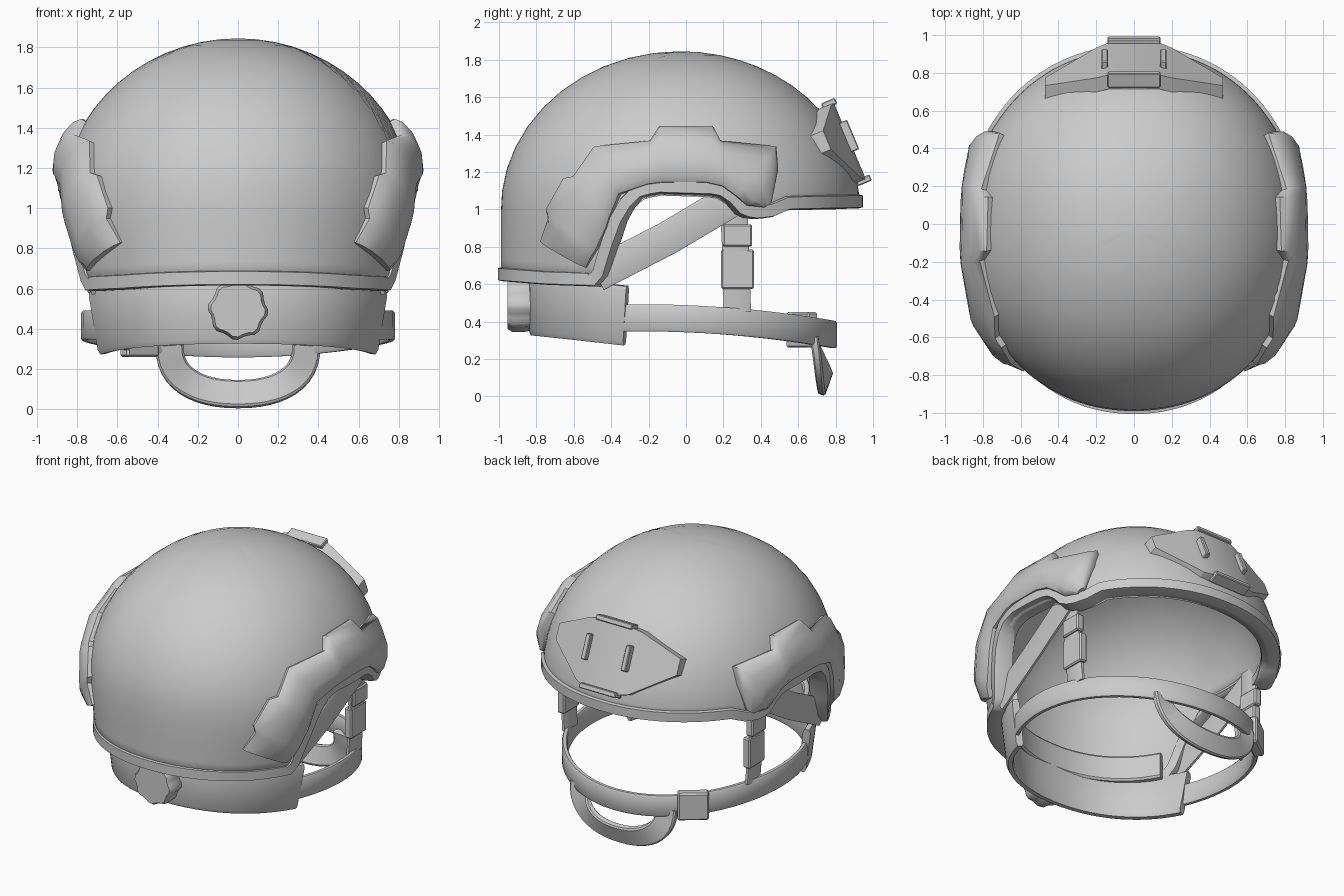
import bpy, bmesh, math
from mathutils import Vector

cube = bpy.data.objects.get("Cube")
if cube:
    bpy.data.objects.remove(cube)

grey = bpy.data.materials.new("helmet grey")
grey.use_nodes = True
COLOR = (0.6, 0.6, 0.6, 1)
grey.diffuse_color = COLOR
for node in grey.node_tree.nodes:
    if node.type == 'BSDF_PRINCIPLED':
        node.inputs["Base Color"].default_value = COLOR

# Dome measurements
A, B, H, YC, ZC, N = 0.885, 0.96, 0.845, -0.03, 1.0, 2.1
RIM = [(-1, .62), (-.75, .6), (-.47, .59), (-.43, .66), (-.37, .88), (-.31, 1.0), (-.24, 1.07),
       (-.15, 1.09), (.17, 1.08), (.23, 1.04), (.29, .97), (.36, .95), (.46, .96), (.55, 1.0), (1, 1.01)]


def interp(table, v):
    for (a, p), (b, q) in zip(table, table[1:]):
        if v <= b:
            return p + (q - p) * max(0, v - a) / (b - a)
    return table[-1][1]


def finish(name, bm, angle=35):
    bmesh.ops.remove_doubles(bm, verts=bm.verts, dist=1e-5)
    bmesh.ops.recalc_face_normals(bm, faces=bm.faces)
    mesh = bpy.data.meshes.new(name)
    bm.to_mesh(mesh)
    bm.free()
    ob = bpy.data.objects.new(name, mesh)
    bpy.context.collection.objects.link(ob)
    mesh.materials.append(grey)
    bpy.ops.object.select_all(action='DESELECT')
    ob.select_set(True)
    bpy.context.view_layer.objects.active = ob
    bpy.ops.object.shade_smooth_by_angle(angle=math.radians(angle))
    return ob


def skin(bm, rows, loop_rows=False, loop_cols=False, caps=False):
    """Quads between neighbouring rows of points."""
    vs = [[bm.verts.new(p) for p in r] for r in rows]
    n, m = len(vs), len(vs[0])
    for i in range(n if loop_rows else n - 1):
        for j in range(m if loop_cols else m - 1):
            a, b = vs[i], vs[(i + 1) % n]
            k = (j + 1) % m
            bm.faces.new((a[j], a[k], b[k], b[j]))
    if caps:
        bm.faces.new(vs[0])
        bm.faces.new(vs[-1])


def sweep(name, pts, outs, width, thick, closed=False, shift=0.0, angle=35):
    """Flat strap along a path; outs are the directions its face looks."""
    rows, n = [], len(pts)
    for i, p in enumerate(pts):
        nxt = pts[(i + 1) % n] if closed else pts[min(i + 1, n - 1)]
        prv = pts[i - 1] if closed else pts[max(i - 1, 0)]
        t = (nxt - prv).normalized()
        s = outs[i].cross(t).normalized()
        o = t.cross(s)
        w = width / 2
        rows.append([p + s * (shift + a * w) + o * (b * thick / 2)
                     for a, b in ((-1, -.6), (-1, .6), (-.85, 1), (.85, 1), (1, .6), (1, -.6), (.85, -1), (-.85, -1))])
    bm = bmesh.new()
    skin(bm, rows, closed, True, not closed)
    return finish(name, bm, angle)


def box(name, loc, size, axes=None):
    bm = bmesh.new()
    bmesh.ops.create_cube(bm, size=1)
    ax = [Vector(a).normalized() for a in (axes or ((1, 0, 0), (0, 1, 0), (0, 0, 1)))]
    for v in bm.verts:
        v.co = Vector(loc) + sum((ax[i] * (v.co[i] * size[i]) for i in range(3)), Vector())
    bmesh.ops.bevel(bm, geom=bm.edges[:], offset=min(size) * .15, segments=1, affect='EDGES')
    return finish(name, bm)


def spow(v, e):
    return math.copysign(abs(v) ** e, v)


def half_width(z):
    return A * (1 - .06 * min(1, max(0, (ZC - z) / .4)) ** 1.5)


def dome(theta, z):
    s = math.sqrt(max(0, 1 - ((z - ZC) / H) ** 2)) if z > ZC else 1
    return Vector((half_width(z) * s * spow(math.cos(theta), 2 / N),
                   YC + B * s * spow(math.sin(theta), 2 / N), z))


def dome_x(y, z):
    s = math.sqrt(max(0, 1 - ((z - ZC) / H) ** 2)) if z > ZC else 1
    return half_width(z) * max(0, s ** N - abs((y - YC) / B) ** N) ** (1 / N)


def dome_side(y, z, h):
    """Point on the left side of the dome, lifted by h along the surface."""
    e = .01
    gy = (dome_x(y + e, z) - dome_x(y - e, z)) / (2 * e)
    gz = (dome_x(y, z + e) - dome_x(y, z - e)) / (2 * e)
    return Vector((dome_x(y, z), y, z)) + Vector((1, -gy, -gz)).normalized() * h


# Shell
COLS, ROWS = 120, 14
thetas = [2 * math.pi * i / COLS for i in range(COLS)]
rim = [dome(t, interp(RIM, dome(t, ZC).y)) for t in thetas]
bm = bmesh.new()
rows = []
for t, r in zip(thetas, rim):
    p0 = math.asin((r.z - ZC) / H)
    rows.append([dome(t, ZC + H * math.sin(p0 + (math.pi / 2 - p0) * k / ROWS)) for k in range(ROWS + 1)])
skin(bm, rows, loop_rows=True)
shell = finish("helmet_shell", bm, 50)
solid = shell.modifiers.new("thickness", 'SOLIDIFY')
solid.thickness, solid.offset = .1, -1

# Rim trim
outs = [Vector((p.x / A ** 2, (p.y - YC) / B ** 2, 0)) for p in rim]
sweep("rim_trim", [p - o.normalized() * .044 for p, o in zip(rim, outs)], outs, .075, .12, True, .034, 50)

# Side rails: upper and lower edge stations as (y, z, y, z)
STATIONS = [(-.77, .83, -.53, .69), (-.72, .95, -.5, .74), (-.73, 1.0, -.47, .79), (-.64, 1.16, -.42, .9),
            (-.59, 1.17, -.4, .96), (-.48, 1.325, -.35, 1.08), (-.19, 1.355, -.2, 1.13), (-.14, 1.43, -.12, 1.14),
            (.14, 1.43, .1, 1.14), (.18, 1.355, .19, 1.12), (.47, 1.325, .26, 1.07), (.48, 1.21, .32, 1.02),
            (.45, 1.04, .41, 1.01)]
ACROSS = [(0, -.03), (0, .028), (.1, .055), (.3, .073), (.6, .077), (.88, .062), (1, .035), (1, -.03)]
for side, sx in (("left", 1), ("right", -1)):
    rows = []
    for i, (ya, za, yb, zb) in enumerate(STATIONS):
        low = .5 if i in (0, len(STATIONS) - 1) else 1
        row = [dome_side(ya + (yb - ya) * u, za + (zb - za) * u, h * low) for u, h in ACROSS]
        rows.append([Vector((p.x * sx, p.y, p.z)) for p in row])
    bm = bmesh.new()
    skin(bm, rows, False, True, True)
    finish(side + "_side_rail", bm, 45)

# Front mount plate
bm = bmesh.new()
rows = []
for x, top, low in ((-.47, 1.42, 1.32), (-.2, 1.55, 1.17), (-.13, 1.57, 1.16),
                    (.13, 1.57, 1.16), (.2, 1.55, 1.17), (.47, 1.42, 1.32)):
    back = .12 * max(0, (abs(x) - .13) / .34)
    f = [Vector((x, .79 + (1.57 - z) * .42 - back, z)) for z in (top, low)]
    d = Vector((0, -.075, -.03))
    rows.append([f[0], f[1], f[1] + d, f[0] + d])
skin(bm, rows, False, True, True)
finish("front_mount_plate", bm, 20)
SLOPE = ((1, 0, 0), (0, 1, .42), (0, -.42, 1))
for x in (-.155, .155):
    box("mount_rib", (x, .868, 1.39), (.035, .055, .17), SLOPE)
box("mount_top_lip", (0, .765, 1.565), (.28, .08, .035), SLOPE)
box("mount_bottom_lip", (0, .95, 1.155), (.28, .08, .035), SLOPE)


# Nape band with its liner, chin strap
def arc(a, b, n, d0, d1, steps, zf, tilt=0.0):
    pts, normals = [], []
    for i in range(steps + 1):
        t = math.radians(d0 + (d1 - d0) * i / steps)
        y = b * spow(math.sin(t), 2 / n)
        pts.append(Vector((a * spow(math.cos(t), 2 / n), y, zf(y))))
        normals.append(Vector((math.cos(t) / a, math.sin(t) / b, -tilt * abs(math.cos(t)))))
    return pts, normals


sweep("nape_band", *arc(.735, .815, 2.3, -160, -20, 28, lambda y: .435 - .11 * (y + .35), .2), .32, .05)
sweep("nape_liner", *arc(.71, .815, 2.2, -148, -32, 24, lambda y: .66), .18, .05)
sweep("chin_strap", *arc(.765, .79, 2, -28, 208, 40, lambda y: .415 - .04 * y - .085 * y * y), .145, .035)

# Adjustment dial with scalloped edge
bm = bmesh.new()
rows = []
for y, k in ((-.82, .95), (-.86, 1), (-.93, 1), (-.955, .9)):
    rows.append([Vector((math.sin(math.pi * i / 16) * r, y, .495 + math.cos(math.pi * i / 16) * r))
                 for i in range(32) for r in [k * (.15 if i % 4 < 2 else .138)]])
skin(bm, rows, False, True, True)
finish("adjustment_dial", bm)

# Chin cup loop hanging under the strap
pts, normals = [], []
for i in range(25):
    t = math.pi * i / 24
    pts.append(Vector((-.34 * spow(math.cos(t), .9), .685 + .06 * math.sin(t), .32 - .245 * spow(math.sin(t), .8))))
    normals.append(Vector((0, 1, -.35 * math.sin(t))))
sweep("chin_cup", pts, normals, .14, .045)

# Side straps and their sliders
for side, sx in (("left", 1), ("right", -1)):
    out = Vector((sx, 0, 0))
    sweep(side + "_front_strap", [Vector((sx * .75, .25, 1.1)), Vector((sx * .735, .265, .8)),
                                  Vector((sx * .71, .275, .45))], [out] * 3, .145, .03)
    sweep(side + "_rear_strap", [Vector((sx * .77, .28, 1.07)), Vector((sx * .75, -.1, .845)),
                                 Vector((sx * .72, -.48, .65))], [out] * 3, .18, .025)
    for z, w, h in ((.68, .175, .21), (.86, .155, .12)):
        box(side + "_strap_slider", (sx * (.66 + .09 * z), .275, z), (.055, w, h))

# Chin buckle
box("chin_buckle", (-.49, .62, .355), (.2, .07, .19), ((.8, .6, 0), (-.6, .8, 0), (0, 0, 1)))
